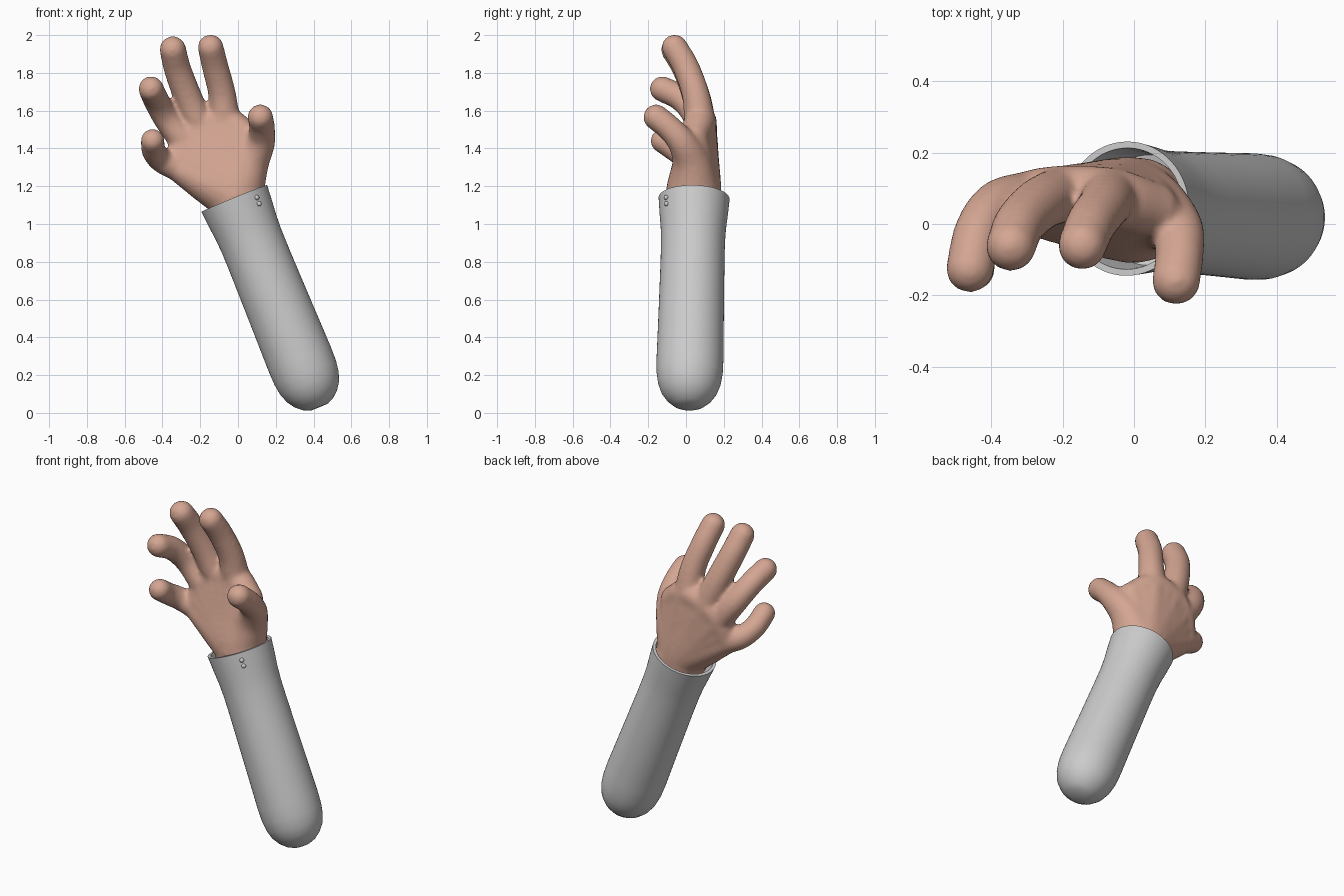
import bpy, bmesh, math
from mathutils import Vector, Matrix

if "Cube" in bpy.data.objects:
    bpy.data.objects.remove(bpy.data.objects["Cube"])

skin = bpy.data.materials.new("skin")
skin.diffuse_color = (0.66, 0.38, 0.29, 1)
skin.use_nodes = True
skin.node_tree.nodes["Principled BSDF"].inputs["Base Color"].default_value = skin.diffuse_color


def add_object(name, bm):
    mesh = bpy.data.meshes.new(name)
    bm.to_mesh(mesh)
    bm.free()
    ob = bpy.data.objects.new(name, mesh)
    bpy.context.collection.objects.link(ob)
    return ob


def chain(bm, pts, step=0.02):
    """Fill a smooth path of (x, y, z, radius) points with overlapping balls."""
    p = [Vector(q) for q in pts]
    p = [2 * p[0] - p[1]] + p + [2 * p[-1] - p[-2]]
    for i in range(1, len(p) - 2):
        a, b, c, d = p[i - 1:i + 3]
        n = max(2, int((c - b).length / step))
        for k in range(n + 1):
            t = k / n
            v = 0.5 * (2 * b + (c - a) * t + (2 * a - 5 * b + 4 * c - d) * t * t
                       + (3 * b - a - 3 * c + d) * t ** 3)
            bmesh.ops.create_icosphere(bm, subdivisions=3, radius=v[3] + 0.004,
                                       matrix=Matrix.Translation(v.xyz))


# Hand: wrist, palm rays, fingers and thumb fused into one skin
bm = bmesh.new()
wrist = [(0.03, 0.04, 1.04, 0.13), (-0.015, 0.04, 1.15, 0.146)]
knuckles = [(0.05, 0.04, 1.46, 0.075), (-0.07, 0.075, 1.54, 0.08),
            (-0.2, 0.085, 1.51, 0.076), (-0.28, 0.075, 1.43, 0.074),
            (-0.32, 0.05, 1.30, 0.07)]
mids = [tuple((a + b) / 2 for a, b in zip(p, q)) for p, q in zip(knuckles, knuckles[1:])]
for k in knuckles + mids:
    mid = tuple(w * 0.5 + q * 0.5 for w, q in zip(wrist[1], k))
    chain(bm, wrist + [mid, k], 0.035)
chain(bm, knuckles)

fingers = [
    [knuckles[1], (-0.085, 0.05, 1.69, 0.07), (-0.12, 0.0, 1.83, 0.067), (-0.145, -0.06, 1.935, 0.065)],
    [knuckles[2], (-0.265, 0.055, 1.67, 0.072), (-0.32, 0.0, 1.82, 0.069), (-0.345, -0.062, 1.924, 0.067)],
    [knuckles[3], (-0.38, 0.055, 1.56, 0.066), (-0.435, -0.02, 1.66, 0.065), (-0.46, -0.125, 1.715, 0.064)],
    [knuckles[4], (-0.4, 0.025, 1.335, 0.064), (-0.445, -0.045, 1.385, 0.061), (-0.452, -0.125, 1.44, 0.06)],
    [wrist[1], (0.06, 0.03, 1.32, 0.1), (0.12, -0.02, 1.43, 0.073),
     (0.127, -0.09, 1.51, 0.065), (0.118, -0.158, 1.565, 0.065)],
]
for f in fingers:
    chain(bm, f)
hand = add_object("hand", bm)
hand.data.materials.append(skin)
rm = hand.modifiers.new("fuse", 'REMESH')
rm.mode = 'VOXEL'
rm.voxel_size = 0.012
rm.use_smooth_shade = True
sm = hand.modifiers.new("soften", 'SMOOTH')
sm.factor = 0.5
sm.iterations = 10

# Sleeve: turned profile (distance along arm, radius) with a hollow flared cuff
low, top = Vector((0.345, 0.02, 0.24)), Vector((-0.02, 0.043, 1.135))
axis = (top - low).normalized()
side = Vector((0, 1, 0)).cross(axis).normalized()
depth = axis.cross(side)
profile = [(-0.226, 0.001), (-0.226, 0.05), (-0.21, 0.085), (-0.18, 0.12), (-0.14, 0.148),
           (-0.09, 0.166), (-0.03, 0.175), (0.05, 0.177), (0.3, 0.173), (0.6, 0.169),
           (0.72, 0.169), (0.8, 0.173), (0.88, 0.181), (0.967, 0.188),
           (0.967, 0.17), (0.9, 0.162), (0.8, 0.155), (0.76, 0.001)]
SEG = 64
bm = bmesh.new()
rings = []
for s, r in profile:
    rings.append([bm.verts.new(low + axis * s + r * (side * math.cos(a) + depth * math.sin(a)))
                  for a in (2 * math.pi * i / SEG for i in range(SEG))])
for a, b in zip(rings, rings[1:]):
    for i in range(SEG):
        j = (i + 1) % SEG
        bm.faces.new((a[i], a[j], b[j], b[i]))
bmesh.ops.remove_doubles(bm, verts=bm.verts, dist=0.0005)
bmesh.ops.recalc_face_normals(bm, faces=bm.faces)
sleeve = add_object("sleeve", bm)

# Two cuff buttons
bm = bmesh.new()
for p in ((0.1, -0.105, 1.14), (0.112, -0.103, 1.107)):
    bmesh.ops.create_uvsphere(bm, u_segments=16, v_segments=10, radius=0.013,
                              matrix=Matrix.Translation(p))
buttons = add_object("cuff_buttons", bm)

for ob in (sleeve, buttons):
    bpy.ops.object.select_all(action='DESELECT')
    ob.select_set(True)
    bpy.context.view_layer.objects.active = ob
    bpy.ops.object.shade_smooth_by_angle(angle=math.radians(40))
